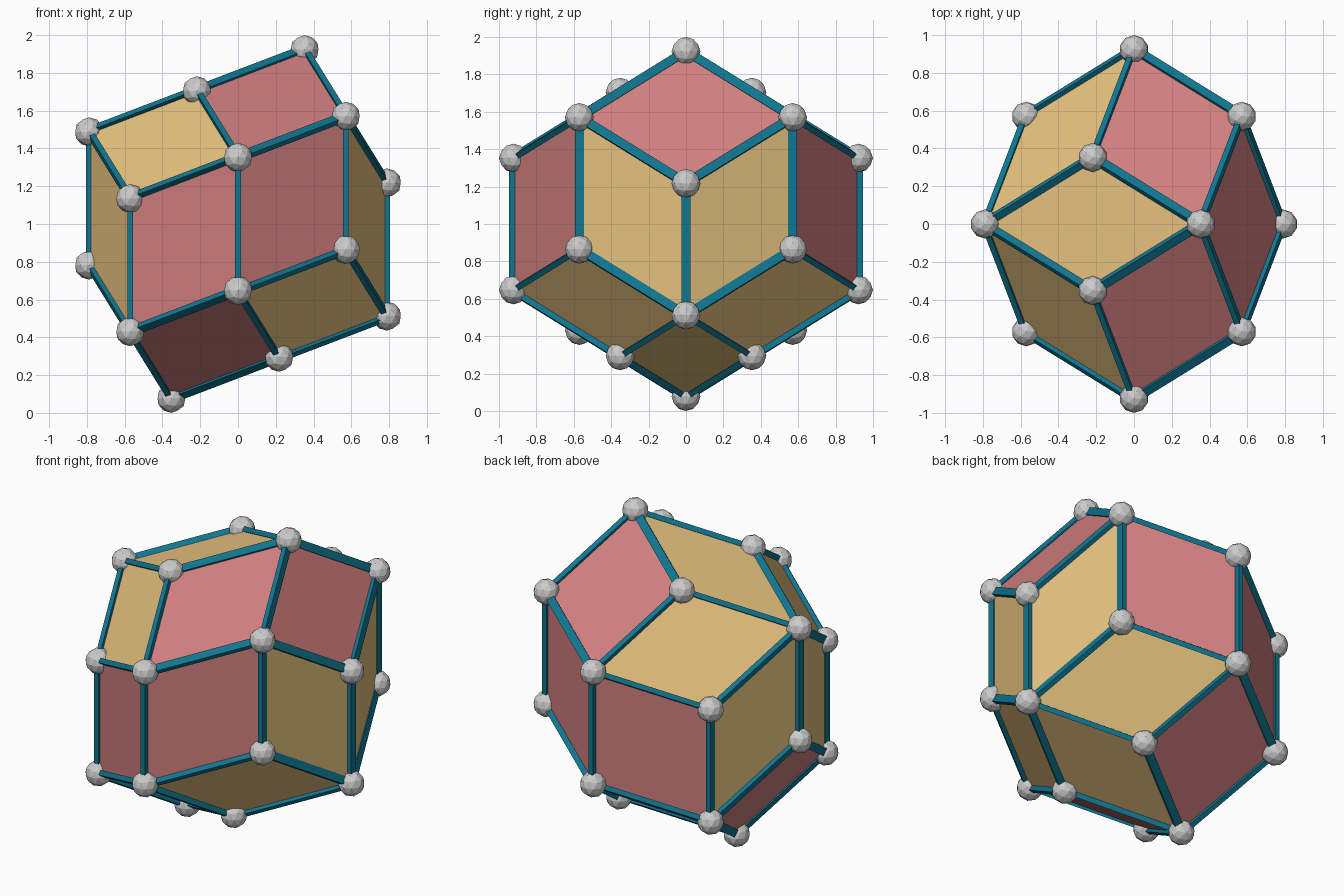
import bpy, bmesh, math
from mathutils import Vector, Matrix

if "Cube" in bpy.data.objects:
    bpy.data.objects.remove(bpy.data.objects["Cube"])

EDGE = 0.705           # rhombus side
BALL_R = 0.077
BAR_X, BAR_Y = 0.030, 0.048

# Five equal directions arranged around a tilted axis; the first one is vertical
axis = Vector((-0.8505, 0, 0.526)).normalized()
gens = [Matrix.Rotation(math.tau * k / 5, 3, axis) @ Vector((0, 0, EDGE)) for k in range(5)]
origin = Vector((0, 0, 1)) - sum(gens, Vector()) / 2


def corner(i, j):
    """Corner reached by walking j consecutive directions starting at i."""
    return sum((gens[(i + k) % 5] for k in range(j)), origin.copy())


def material(name, color):
    mat = bpy.data.materials.new(name)
    mat.diffuse_color = (*color, 1)
    mat.use_nodes = True
    mat.node_tree.nodes["Principled BSDF"].inputs["Base Color"].default_value = mat.diffuse_color
    return mat


def finish(name, bm, mat=None):
    bmesh.ops.recalc_face_normals(bm, faces=bm.faces)
    mesh = bpy.data.meshes.new(name)
    bm.to_mesh(mesh)
    bm.free()
    if mat:
        mesh.materials.append(mat)
    obj = bpy.data.objects.new(name, mesh)
    bpy.context.collection.objects.link(obj)


def panels(name, rings, mat):
    bm = bmesh.new()
    for j in rings:
        for i in range(5):
            quad = [corner(i, j), corner(i, j + 1), corner(i - 1, j + 2), corner(i - 1, j + 1)]
            face = bm.faces.new([bm.verts.new(p) for p in quad])
            face.normal_update()
            if face.normal.dot(face.calc_center_median() - Vector((0, 0, 1))) < 0:
                face.normal_flip()
    mesh = bpy.data.meshes.new(name)
    bm.to_mesh(mesh)
    bm.free()
    mesh.materials.append(mat)
    bpy.context.collection.objects.link(bpy.data.objects.new(name, mesh))


# Rhombic panels: two polar caps and the band between them
panels("cap_panels", (0, 3), material("gold", (0.79, 0.54, 0.21)))
panels("band_panels", (1, 2), material("rose", (0.64, 0.21, 0.21)))

# Edge bars
bm = bmesh.new()
up = Vector((0, 0, 1))
for j in range(5):
    for i in range(5):
        base = corner(i, j)
        steps = [gens[(i + j) % 5]]
        if 1 <= j <= 3:
            steps.append(gens[(i - 1) % 5])
        for step in steps:
            rot = up.rotation_difference(step).to_matrix().to_4x4()
            mat = (Matrix.Translation(base + step / 2) @ rot
                   @ Matrix.Diagonal((BAR_X, BAR_Y, EDGE, 1)))
            bmesh.ops.create_cube(bm, size=1, matrix=mat)
finish("edge_bars", bm, material("teal", (0.005, 0.18, 0.28)))

# Faceted corner balls
bm = bmesh.new()
points = [corner(0, 0), corner(0, 5)] + [corner(i, j) for j in range(1, 5) for i in range(5)]
for p in points:
    bmesh.ops.create_icosphere(bm, subdivisions=2, radius=BALL_R, matrix=Matrix.Translation(p))
finish("corner_balls", bm)
